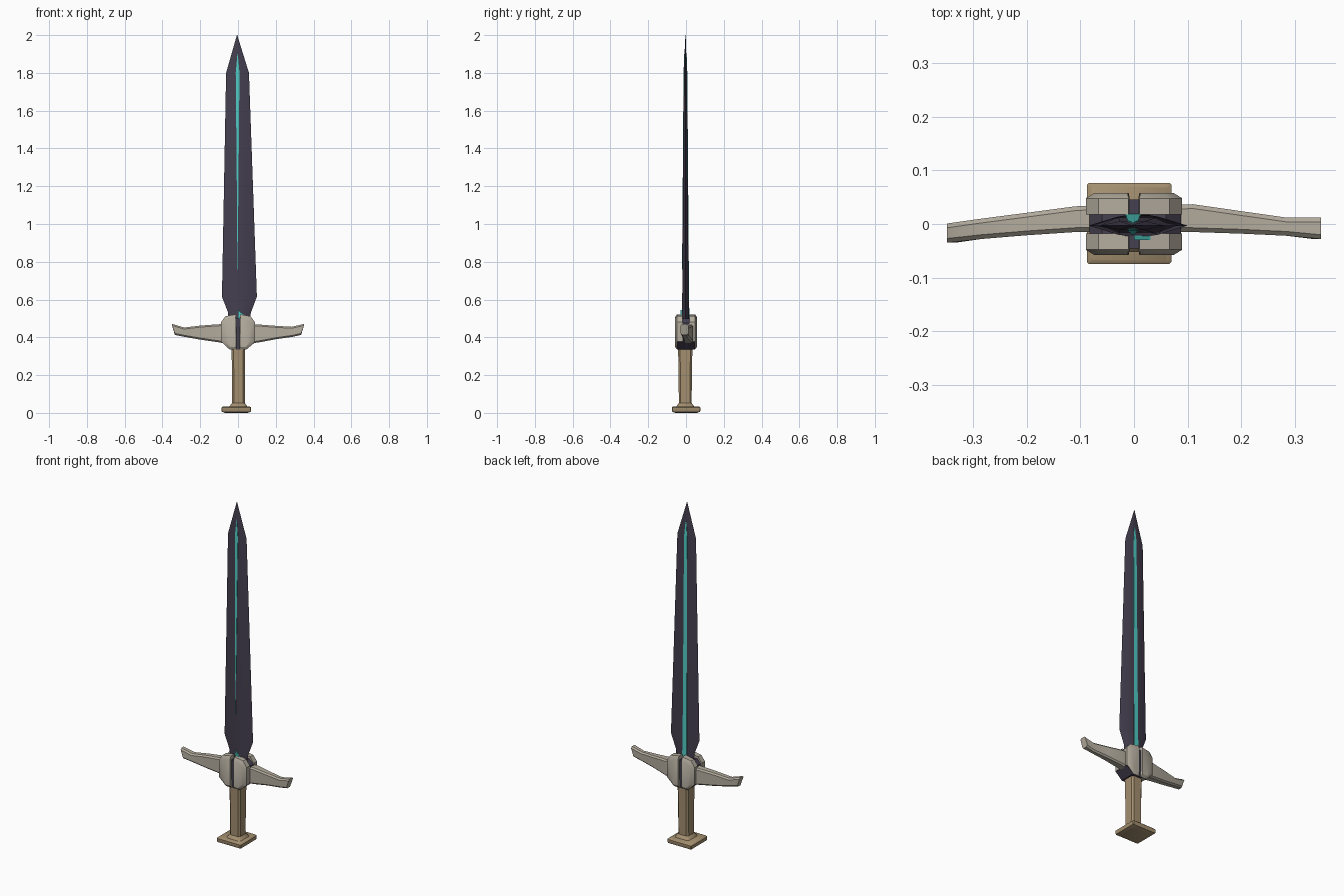
import bpy, bmesh, math
from mathutils import Vector

if "Cube" in bpy.data.objects:
    bpy.data.objects.remove(bpy.data.objects["Cube"])


def mat(name, rgb):
    m = bpy.data.materials.new(name)
    m.diffuse_color = (*rgb, 1)
    m.use_nodes = True
    m.node_tree.nodes["Principled BSDF"].inputs["Base Color"].default_value = m.diffuse_color
    return m


DARK = mat("dark_steel", (0.060, 0.050, 0.080))
BONE = mat("pale_metal", (0.45, 0.41, 0.34))
TAN = mat("tan_leather", (0.37, 0.275, 0.16))
TEAL = mat("teal_glow", (0.08, 0.60, 0.55))


def finish(name, bm, mats, bevel=0.0, angle=35):
    bmesh.ops.remove_doubles(bm, verts=bm.verts, dist=1e-5)
    bmesh.ops.recalc_face_normals(bm, faces=bm.faces)
    me = bpy.data.meshes.new(name)
    bm.to_mesh(me)
    bm.free()
    ob = bpy.data.objects.new(name, me)
    bpy.context.collection.objects.link(ob)
    for m in mats:
        me.materials.append(m)
    if bevel:
        b = ob.modifiers.new("bevel", "BEVEL")
        b.width, b.segments, b.limit_method = bevel, 1, "ANGLE"
    bpy.ops.object.select_all(action="DESELECT")
    ob.select_set(True)
    bpy.context.view_layer.objects.active = ob
    bpy.ops.object.shade_smooth_by_angle(angle=math.radians(angle))
    return ob


def loft(name, rings, mats, **kw):
    """Skin equal-length rings of points and cap both ends."""
    bm = bmesh.new()
    vs = [[bm.verts.new(p) for p in r] for r in rings]
    n = len(vs[0])
    for a, b in zip(vs, vs[1:]):
        for i in range(n):
            j = (i + 1) % n
            bm.faces.new((a[i], a[j], b[j], b[i]))
    bm.faces.new(vs[0])
    bm.faces.new(vs[-1])
    return finish(name, bm, mats, **kw)


def oct_ring(cx, cy, hx, hy, c):
    """Rectangle with cut corners, as 2D points."""
    return [(cx + a, cy + b) for a, b in (
        (-hx + c, -hy), (hx - c, -hy), (hx, -hy + c), (hx, hy - c),
        (hx - c, hy), (-hx + c, hy), (-hx, hy - c), (-hx, -hy + c))]


def prism(name, outline, y0, y1, mats, **kw):
    return loft(name, [[(x, y, z) for x, z in outline] for y in (y0, y1)], mats, **kw)


# Blade: flattened hexagonal section (z, left, right, half thickness)
CY = -0.003
SECTIONS = [(0.46, -0.050, 0.060, 0.020), (0.53, -0.052, 0.068, 0.019),
            (0.615, -0.085, 0.100, 0.017), (1.80, -0.063, 0.058, 0.008),
            (1.997, -0.006, -0.004, 0.001)]


def blade_ring(z, l, r, t):
    c, h = (l + r) / 2, (r - l) * 0.2
    return [(l, CY, z), (c - h, CY - t, z), (c + h, CY - t, z),
            (r, CY, z), (c + h, CY + t, z), (c - h, CY + t, z)]


loft("blade", [blade_ring(*s) for s in SECTIONS], [DARK])


def thickness(z):
    for a, b in zip(SECTIONS, SECTIONS[1:]):
        if z <= b[0]:
            return a[3] + (b[3] - a[3]) * (z - a[0]) / (b[0] - a[0])
    return 0


# Glowing strips on both blade faces (z, half width)
def strip(name, side, profile):
    rings = []
    for z, w in profile:
        t = thickness(z)
        y0, y1 = CY + side * (t - 0.003), CY + side * (t + 0.002)
        rings.append([(-w - 0.002, y0, z), (w - 0.002, y0, z),
                      (w - 0.002, y1, z), (-w - 0.002, y1, z)])
    loft(name, rings, [TEAL])


strip("front_glow_strip", -1, [(0.76, 0.001), (1.06, 0.003), (1.80, 0.010), (1.90, 0.001)])
strip("back_glow_strip", 1, [(0.49, 0.015), (0.615, 0.013), (1.80, 0.010), (1.89, 0.002)])
prism("front_gem", [(0.0, 0.545), (0.035, 0.515), (0.004, 0.485)], -0.030, -0.015, [TEAL])

# Guard core and four armour plates around it
prism("guard_core", [(-0.045, 0.336), (0.045, 0.336), (0.088, 0.372), (0.088, 0.475),
                     (0.06, 0.50), (-0.06, 0.50), (-0.083, 0.475), (-0.083, 0.377)],
      -0.046, 0.046, [DARK])
for sx, sn in ((-1, "left"), (1, "right")):
    for sy, yn in ((-1, "front"), (1, "back")):
        outline = [(0.008, 0.336), (0.045, 0.336), (0.089, 0.377), (0.090, 0.480),
                   (0.066, 0.512), (0.010, 0.522)]
        inset = [(0.010, 0.350), (0.042, 0.350), (0.072, 0.382), (0.074, 0.478),
                 (0.055, 0.500), (0.012, 0.506)]
        rings = [[(sx * x, sy * y, z) for x, z in o] for o, y in
                 ((outline, 0.018), (outline, 0.048), (inset, 0.058))]
        plate = loft(f"guard_plate_{yn}_{sn}", rings, [BONE, DARK])
        for p in plate.data.polygons:  # dark lower corner on one side
            if p.normal.x > 0.4 and p.normal.z < -0.4 and abs(p.normal.y) < 0.3:
                p.material_index = 1

# Crossguard arms (distance, y centre, half depth, bottom z, top z)
ARMS = {
    "right": (1, [(0.07, 0.010, 0.025, 0.368, 0.468), (0.11, 0.011, 0.026, 0.373, 0.468),
                  (0.20, 0.003, 0.021, 0.390, 0.461), (0.285, -0.005, 0.017, 0.402, 0.456),
                  (0.340, -0.008, 0.020, 0.413, 0.471)]),
    "left": (-1, [(0.07, 0.010, 0.025, 0.368, 0.470), (0.11, 0.009, 0.024, 0.375, 0.469),
                  (0.20, 0.000, 0.021, 0.388, 0.462), (0.285, -0.009, 0.019, 0.403, 0.452),
                  (0.340, -0.017, 0.018, 0.413, 0.471)])}
for side, (s, path) in ARMS.items():
    rings = []
    for d, cy, hy, z0, z1 in path:
        sec = oct_ring(cy, (z0 + z1) / 2, hy, (z1 - z0) / 2, 0.008)
        lean = 0.009 if d > 0.3 else 0.0
        rings.append([(s * (d + lean * (1 if z > (z0 + z1) / 2 else -0.6)), y, z)
                      for y, z in sec])
    loft(f"guard_arm_{side}", rings, [BONE])

# Grip with a flared foot (z, half x, half y, corner cut)
loft("grip", [[(x, y, z) for x, y in oct_ring(0.002, -0.004, hx, hy, c)]
              for z, hx, hy, c in ((0.025, 0.052, 0.052, 0.012), (0.036, 0.046, 0.046, 0.012),
                                   (0.052, 0.034, 0.034, 0.010), (0.20, 0.034, 0.035, 0.010),
                                   (0.345, 0.036, 0.038, 0.010))], [TAN])

# Square pommel plate with a narrower underside
loft("pommel", [[(x, y, z) for x, y in oct_ring(-0.009, 0.001, hx, hy, 0.004)]
                for z, hx, hy in ((0.0, 0.060, 0.058), (0.006, 0.076, 0.073),
                                  (0.012, 0.079, 0.076), (0.028, 0.079, 0.076),
                                  (0.034, 0.072, 0.070))], [TAN])

# Set the tip at full height
tip = bpy.data.objects["blade"]
for v in tip.data.vertices:
    if v.co.z > 1.99:
        v.co.z = 2.0
